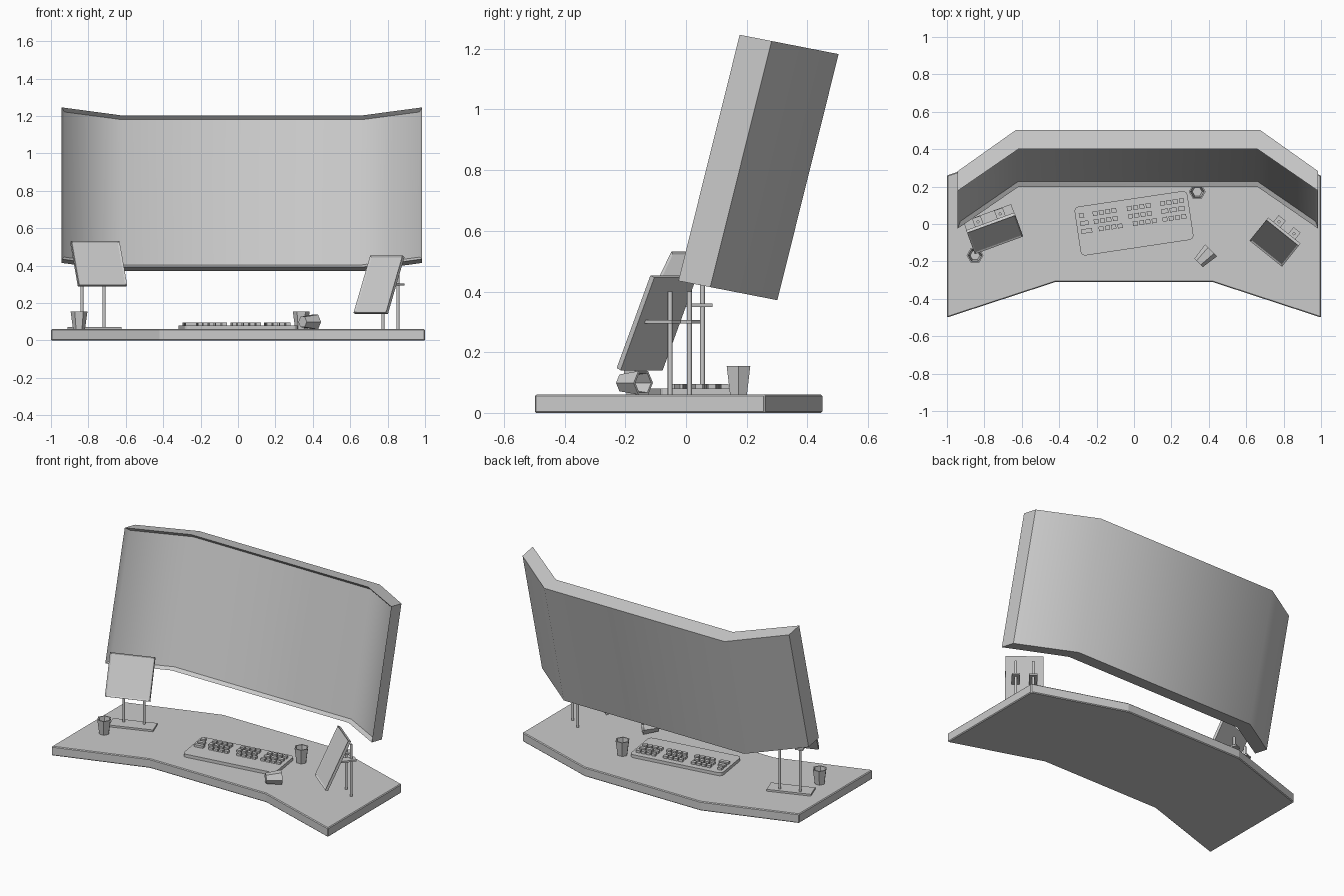
import bpy, bmesh, math
from mathutils import Matrix, Vector

if "Cube" in bpy.data.objects:
    bpy.data.objects.remove(bpy.data.objects["Cube"])


def finish(bm, name, smooth=None):
    bmesh.ops.recalc_face_normals(bm, faces=bm.faces)
    me = bpy.data.meshes.new(name)
    bm.to_mesh(me)
    bm.free()
    ob = bpy.data.objects.new(name, me)
    bpy.context.collection.objects.link(ob)
    if smooth:
        bpy.ops.object.select_all(action='DESELECT')
        ob.select_set(True)
        bpy.context.view_layer.objects.active = ob
        bpy.ops.object.shade_smooth_by_angle(angle=math.radians(smooth))
    return ob


def add_box(bm, centre, size, m=Matrix()):
    mat = m @ Matrix.Translation(centre) @ Matrix.Diagonal((*size, 1))
    return bmesh.ops.create_cube(bm, size=1, matrix=mat)['verts']


def prism(outline, z0, z1):
    bm = bmesh.new()
    face = bm.faces.new([bm.verts.new((x, y, z0)) for x, y in outline])
    top = bmesh.ops.extrude_face_region(bm, geom=[face])['geom']
    bmesh.ops.translate(bm, vec=(0, 0, z1 - z0),
                        verts=[v for v in top if isinstance(v, bmesh.types.BMVert)])
    return bm


def bevel(ob, width, segments=1):
    mod = ob.modifiers.new("edge_bevel", 'BEVEL')
    mod.width, mod.segments, mod.limit_method = width, segments, 'ANGLE'


def recess(bm, faces, border, offset):
    bmesh.ops.inset_region(bm, faces=faces, thickness=border, use_even_offset=True)
    verts = list({v for f in faces for v in f.verts})
    bmesh.ops.translate(bm, vec=offset, verts=verts)


# desk top
half = [(0.42, -0.31), (1, -0.5), (1, 0.26), (0.42, 0.45)]
outline = half + [(-x, y) for x, y in reversed(half)]
bevel(finish(prism(outline, 0, 0.06), "desk_top"), 0.005)

# big wraparound screen: four-point front and back lines, leaning back
bm = bmesh.new()
CX = 0.021
front = [(-0.964, 0.177), (-0.64, 0.4), (0.64, 0.4), (0.964, 0.177)]
back = [(-0.964, 0.282), (-0.652, 0.503), (0.652, 0.503), (0.964, 0.282)]


def column(p):
    top = Vector((p[0] + CX, p[1], 1.246 - 0.195 * (p[1] - 0.177)))
    return bm.verts.new(top), bm.verts.new(top + Vector((0, -0.202, -0.811)))


F, B = [column(p) for p in front], [column(p) for p in back]
panel = []
for i in range(3):
    panel.append(bm.faces.new((F[i][0], F[i][1], F[i + 1][1], F[i + 1][0])))
    bm.faces.new((B[i][0], B[i + 1][0], B[i + 1][1], B[i][1]))
    for k in (0, 1):
        bm.faces.new((F[i][k], F[i + 1][k], B[i + 1][k], B[i][k]))
for i in (0, 3):
    bm.faces.new((F[i][0], F[i][1], B[i][1], B[i][0]))
bmesh.ops.recalc_face_normals(bm, faces=bm.faces)
recess(bm, panel, 0.018, (0, 0.025, -0.005))
finish(bm, "main_screen", 45)


# side screens on twin poles
def side_screen(side, centre, yaw, tilt, w, h, px, depth, clamp_z, pole_top):
    c = Vector(centre)
    turn = Matrix.Rotation(math.radians(yaw), 4, 'Z')
    bm = bmesh.new()
    add_box(bm, (0, 0, 0), (w, 0.018, h))
    bm.normal_update()
    recess(bm, [f for f in bm.faces if f.normal.y < -0.9], 0.009, (0, 0.006, 0))
    bm.transform(Matrix.Translation(c) @ turn @ Matrix.Rotation(-math.radians(tilt), 4, 'X'))
    finish(bm, side + "_side_screen")
    ground = Matrix.Translation((c.x, c.y, 0)) @ turn
    poles, clamps = bmesh.new(), bmesh.new()
    for x in (-px, px):
        mid = Matrix.Translation((x, depth, (0.06 + pole_top) / 2))
        bmesh.ops.create_cone(poles, cap_ends=True, segments=12, radius1=0.008, radius2=0.008,
                              depth=pole_top - 0.06, matrix=ground @ mid)
        lean = (c.z - clamp_z) * math.tan(math.radians(tilt))
        y0, y1 = -lean, depth + 0.027
        add_box(clamps, (x, (y0 + y1) / 2, clamp_z), (0.048, y1 - y0, 0.011), ground)
    finish(poles, side + "_poles", 40)
    finish(clamps, side + "_clamps")
    return ground


g = side_screen("left", (-0.745, -0.05, 0.41), 20, 27, 0.275, 0.265, 0.063, 0.088, 0.355, 0.425)
side_screen("right", (0.754, -0.097, 0.297), -38.7, 25, 0.222, 0.337, 0.051, 0.098, 0.3, 0.4)
bm = bmesh.new()
add_box(bm, (0, 0.067, 0.066), (0.272, 0.1, 0.012), g)
finish(bm, "left_foot_plate")

# keyboard body with rounded corners
KEYS = Matrix.Translation((0, 0.004, 0)) @ Matrix.Rotation(math.radians(8.5), 4, 'Z')
W, D, R = 0.305, 0.132, 0.025
corners = []
for k, (sx, sy) in enumerate([(1, 1), (-1, 1), (-1, -1), (1, -1)]):
    for j in range(5):
        a = math.radians(90 * k + 22.5 * j)
        corners.append((sx * (W - R) + R * math.cos(a), sy * (D - R) + R * math.sin(a)))
bm = prism(corners, 0.06, 0.08)
bm.transform(KEYS)
finish(bm, "keyboard_body")

# keys: one wide key then three blocks per row
bm = bmesh.new()
for row, (v, shift, first) in enumerate([(0.083, 0, 0.027), (0.04, 0, 0.045), (-0.003, 0.02, 0.058)]):
    add_box(bm, (-0.285 + first / 2, v, 0.086), (first, 0.024, 0.018), KEYS)
    for start in (-0.215, -0.03, 0.15):
        wide = row == 1 and start > 0
        n, pitch = (3, 0.045) if wide else (4, 0.034)
        for i in range(n):
            add_box(bm, (start + shift * (start < 0.1) + pitch * (i + 0.5), v, 0.086),
                    (pitch - 0.008, 0.024, 0.018), KEYS)
finish(bm, "keyboard_keys")


# six-sided hollow cups
def cup(name, mat):
    bm = bmesh.new()
    rings = []
    for r, z in [(0.032, 0), (0.045, 0.095), (0.037, 0.095), (0.026, 0.012)]:
        rings.append([bm.verts.new((r * math.cos(math.pi / 3 * i), r * math.sin(math.pi / 3 * i), z))
                      for i in range(6)])
    for a, b in zip(rings, rings[1:]):
        for i in range(6):
            j = (i + 1) % 6
            bm.faces.new((a[i], a[j], b[j], b[i]))
    bm.faces.new(rings[0])
    bm.faces.new(rings[-1])
    bm.transform(mat)
    finish(bm, name)


cup("left_cup", Matrix.Translation((-0.85, -0.168, 0.06)))
cup("right_cup", Matrix.Translation((0.338, 0.173, 0.06)))
# tipped-over cup, lying on one flat side
cup("fallen_cup", Matrix.Translation((0.345, -0.208, 0.099)) @ Matrix.Rotation(math.radians(45), 4, 'Z')
    @ Matrix.Rotation(math.radians(90), 4, 'Y') @ Matrix.Rotation(math.radians(30), 4, 'Z'))
